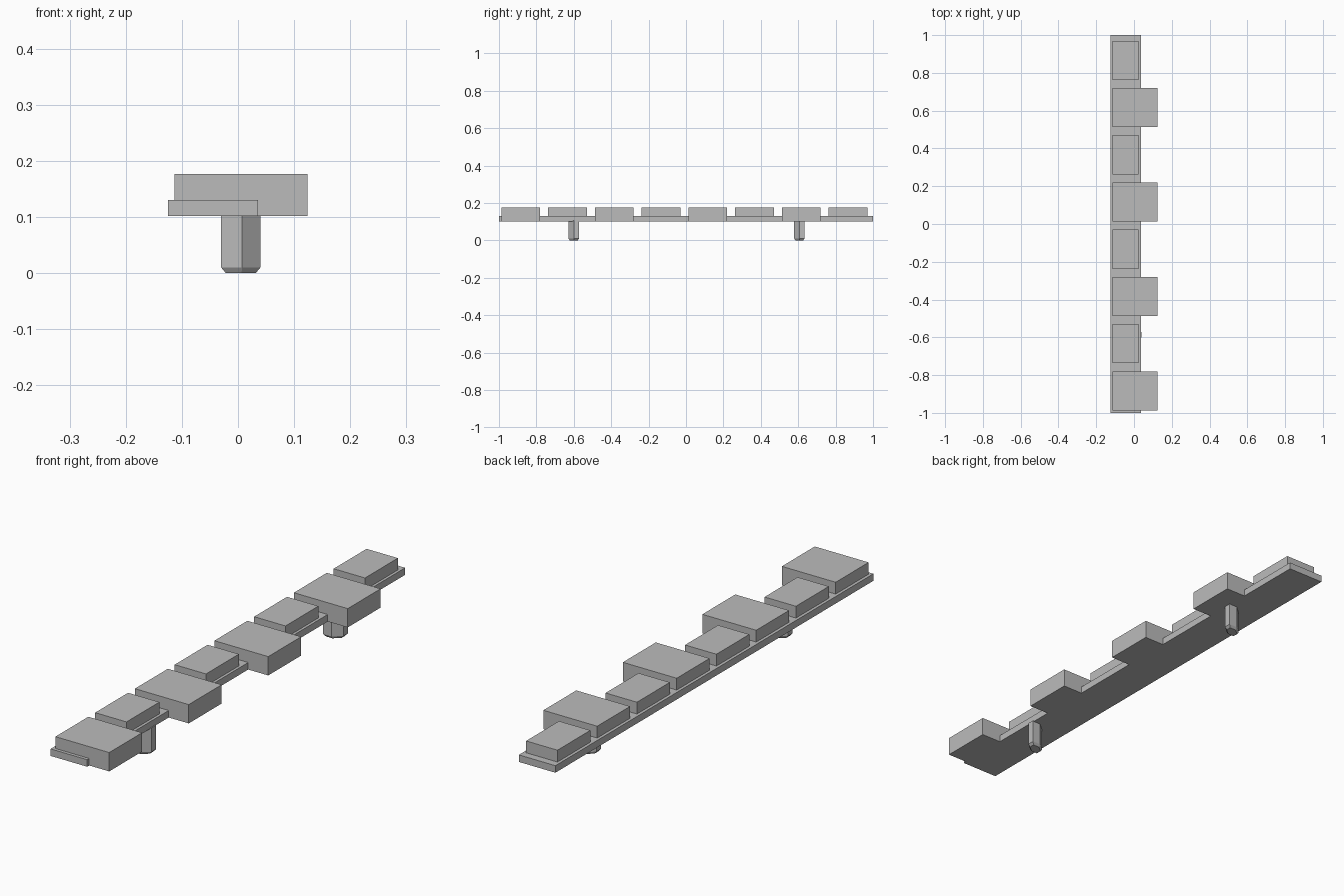
import bpy
import bmesh
from mathutils import Vector

if "Cube" in bpy.data.objects:
    bpy.data.objects.remove(bpy.data.objects["Cube"], do_unlink=True)

grey = bpy.data.materials.new("plain grey")
grey.use_nodes = True
grey.diffuse_color = (0.5, 0.5, 0.5, 1)
grey.node_tree.nodes["Principled BSDF"].inputs["Base Color"].default_value = grey.diffuse_color


def finish(name, bm):
    bmesh.ops.recalc_face_normals(bm, faces=bm.faces)
    mesh = bpy.data.meshes.new(name)
    bm.to_mesh(mesh)
    bm.free()
    mesh.materials.append(grey)
    obj = bpy.data.objects.new(name, mesh)
    bpy.context.collection.objects.link(obj)
    return obj


def box(name, low, high):
    low, high = Vector(low), Vector(high)
    bm = bmesh.new()
    bmesh.ops.create_cube(bm, size=1)
    for v in bm.verts:
        v.co = (low + high) / 2 + v.co * (high - low)
    return finish(name, bm)


def peg(name, centre):
    # Skewed six-sided post with a tapered foot
    outline = [(0.035, 0.028), (0.035, 0), (0.002, -0.028),
               (-0.035, -0.028), (-0.035, 0), (-0.002, 0.028)]
    bm = bmesh.new()
    rings = [[bm.verts.new((centre[0] + x * s, centre[1] + y * s, z)) for x, y in outline]
             for s, z in ((0.76, 0), (1, 0.01), (1, 0.105))]
    for a, b in zip(rings, rings[1:]):
        for i in range(6):
            j = (i + 1) % 6
            bm.faces.new((a[i], a[j], b[j], b[i]))
    bm.faces.new(rings[0])
    bm.faces.new(rings[-1])
    return finish(name, bm)


# Long base strip
box("base_strip", (-0.125, -1, 0.102), (0.036, 1, 0.13))

# Alternating wide and narrow blocks along the strip
for i in range(4):
    y = -0.987 + i * 0.5
    box(f"wide_block_{i + 1}", (-0.113, y, 0.102), (0.124, y + 0.207, 0.177))
    y += 0.25
    box(f"narrow_block_{i + 1}", (-0.113, y, 0.128), (0.025, y + 0.207, 0.177))

# Mounting pegs underneath
peg("front_peg", (0.005, -0.6))
peg("back_peg", (0.005, 0.606))
